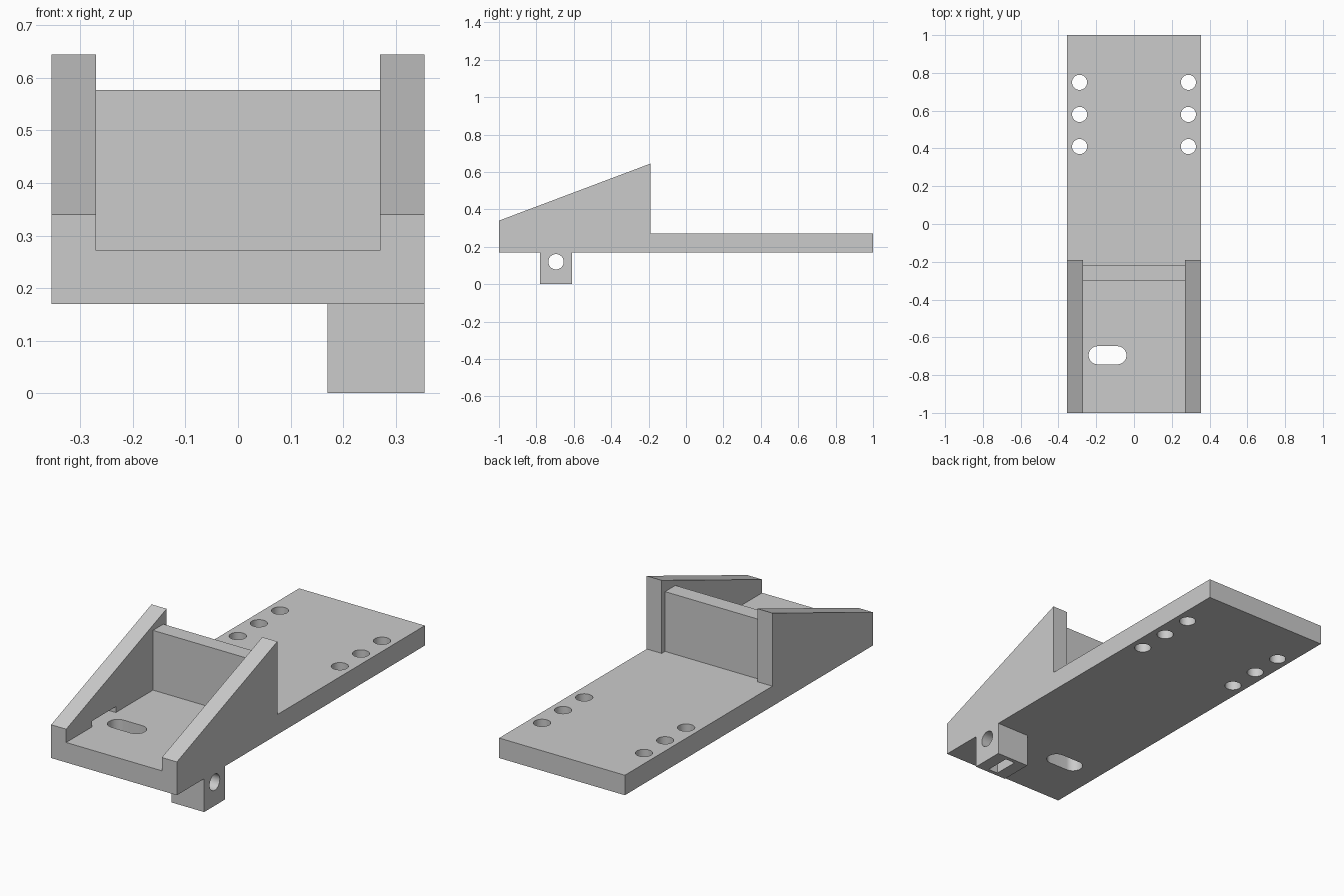
import bpy, bmesh, math
from mathutils import Matrix

if "Cube" in bpy.data.objects:
    bpy.data.objects.remove(bpy.data.objects["Cube"])

grey = bpy.data.materials.new("plain grey")
grey.use_nodes = True
GREY = (0.6, 0.6, 0.6, 1)
grey.diffuse_color = GREY
grey.node_tree.nodes["Principled BSDF"].inputs["Base Color"].default_value = GREY


def new_object(name, bm):
    bmesh.ops.recalc_face_normals(bm, faces=bm.faces)
    mesh = bpy.data.meshes.new(name)
    bm.to_mesh(mesh)
    bm.free()
    mesh.materials.append(grey)
    ob = bpy.data.objects.new(name, mesh)
    bpy.context.collection.objects.link(ob)
    return ob


def prism(name, points, vector):
    """Extrude a closed outline along a vector."""
    bm = bmesh.new()
    face = bm.faces.new([bm.verts.new(p) for p in points])
    new = bmesh.ops.extrude_face_region(bm, geom=[face])["geom"]
    verts = [v for v in new if isinstance(v, bmesh.types.BMVert)]
    bmesh.ops.translate(bm, verts=verts, vec=vector)
    return new_object(name, bm)


def box(name, x, y, z):
    outline = [(x[0], y[0], z[0]), (x[1], y[0], z[0]), (x[1], y[1], z[0]), (x[0], y[1], z[0])]
    return prism(name, outline, (0, 0, z[1] - z[0]))


def rod(name, centre, radius, length, axis="Z"):
    bm = bmesh.new()
    turn = Matrix.Rotation(math.pi / 2, 4, "Y") if axis == "X" else Matrix()
    bmesh.ops.create_cone(bm, cap_ends=True, segments=48, radius1=radius, radius2=radius,
                          depth=length, matrix=Matrix.Translation(centre) @ turn)
    return new_object(name, bm)


def combine(target, tool, operation="DIFFERENCE"):
    """Apply a boolean and remove the tool object."""
    mod = target.modifiers.new("boolean", "BOOLEAN")
    mod.operation, mod.solver, mod.object = operation, "EXACT", tool
    bpy.context.view_layer.update()
    result = bpy.data.meshes.new_from_object(target.evaluated_get(bpy.context.evaluated_depsgraph_get()))
    target.modifiers.clear()
    target.data = result
    bpy.data.objects.remove(tool)


W, INNER = 0.355, 0.27
BOTTOM, FLOOR = 0.17, 0.272

# Plate and sloping cheeks as one side profile
profile = [(-1, BOTTOM), (1, BOTTOM), (1, FLOOR), (-0.19, FLOOR), (-0.19, 0.645), (-1, 0.34)]
bracket = prism("bracket", [(-W, y, z) for y, z in profile], (2 * W, 0, 0))

# Clear the space between the cheeks, leaving the cross wall
span = (-INNER, INNER)
combine(bracket, box("front_bay", span, (-1.1, -0.30), (FLOOR, 0.8)))
combine(bracket, box("rear_bay", span, (-0.217, -0.1), (FLOOR, 0.8)))
combine(bracket, box("wall_top", span, (-0.4, -0.1), (0.577, 0.8)))

# Lug under the right side, with cross hole and nut pocket
lug_y = -0.695
combine(bracket, box("lug", (0.17, W), (lug_y - 0.085, lug_y + 0.085), (0, 0.2)), "UNION")
combine(bracket, rod("lug_hole", (0.26, lug_y, 0.12), 0.041, 0.4, "X"))
combine(bracket, box("nut_pocket", (0.235, 0.29), (lug_y - 0.065, lug_y + 0.065), (-0.1, 0.165)))

# Mounting holes
for side in (-1, 1):
    for y in (0.41, 0.58, 0.75):
        combine(bracket, rod("mount_hole", (side * 0.288, y, 0.22), 0.04, 0.3))

# Rounded slot in the floor
r, mid, half = 0.048, -0.14, 0.052
outline = []
for end, start in ((1, -math.pi / 2), (-1, math.pi / 2)):
    for i in range(25):
        a = start + math.pi * i / 24
        outline.append((mid + end * half + r * math.cos(a), lug_y + r * math.sin(a), 0.1))
combine(bracket, prism("slot", outline, (0, 0, 0.3)))

# Shallow clearance recess at the foot of the left-hand cheek
combine(bracket, box("recess", (-0.32, -0.2), (lug_y - 0.095, lug_y + 0.095), (FLOOR, FLOOR + 0.03)))

# Tidy coplanar faces, then smooth the hole walls
bm = bmesh.new()
bm.from_mesh(bracket.data)
bmesh.ops.remove_doubles(bm, verts=bm.verts, dist=0.0001)
bmesh.ops.dissolve_limit(bm, angle_limit=0.01, verts=bm.verts, edges=bm.edges)
bm.to_mesh(bracket.data)
bm.free()
bpy.ops.object.select_all(action="DESELECT")
bracket.select_set(True)
bpy.context.view_layer.objects.active = bracket
bpy.ops.object.shade_smooth_by_angle(angle=math.radians(30))
